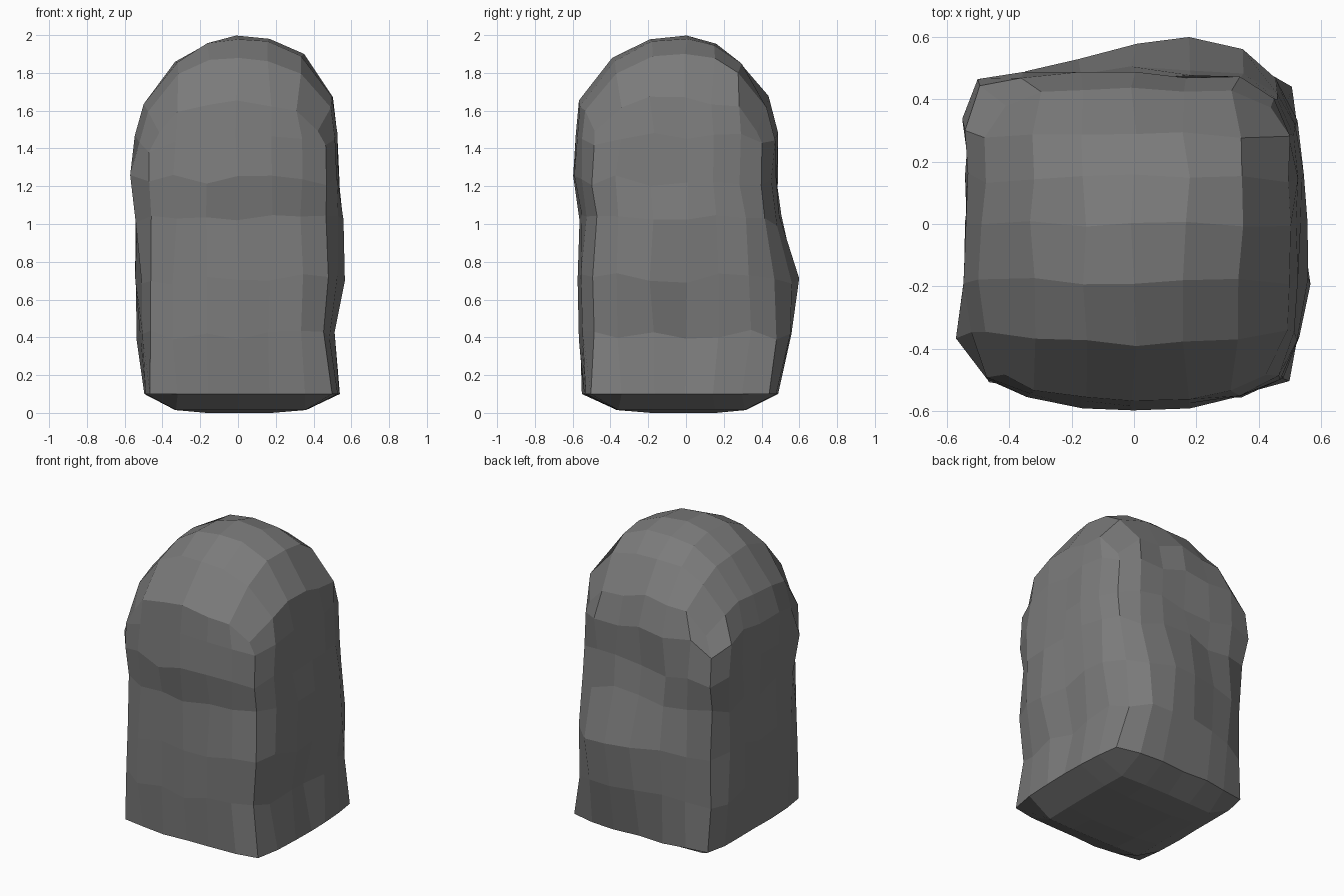
import bpy, bmesh, math, random
from mathutils import Vector

random.seed(4)
cube = bpy.data.objects.get("Cube")
if cube:
    bpy.data.objects.remove(cube, do_unlink=True)

# Stone colour
stone = bpy.data.materials.new("dark grey stone")
stone.use_nodes = True
grey = (0.2, 0.2, 0.2, 1)
stone.diffuse_color = grey
stone.node_tree.nodes["Principled BSDF"].inputs["Base Color"].default_value = grey

# Side courses: height, then reach to right, left, front and back
COURSES = [(0.11, 0.50, 0.54, 0.55, 0.47), (0.42, 0.53, 0.51, 0.57, 0.48),
           (0.72, 0.54, 0.53, 0.57, 0.49), (1.03, 0.53, 0.54, 0.56, 0.48),
           (1.24, 0.53, 0.53, 0.58, 0.47), (1.48, 0.54, 0.52, 0.57, 0.48),
           (1.66, 0.49, 0.51, 0.57, 0.44)]
# Bulges and dents: centre, push and radius
BULGES = [((0.2, 0.49, 0.6), (0, 0.125, 0), 0.34),
          ((0.54, -0.19, 0.8), (0.06, 0, 0), 0.2),
          ((0.51, 0, 0.5), (-0.03, 0, 0), 0.18),
          ((-0.54, -0.34, 1.2), (-0.06, 0, 0), 0.16),
          ((-0.46, 0.41, 1.24), (-0.04, 0.05, 0), 0.2),
          ((0, -0.58, 1.25), (0, -0.02, 0), 0.2),
          ((-0.17, -0.57, 0.6), (0, 0.02, 0), 0.2)]


def arch(t, power):
    """Rounded fall from the crown to the rim."""
    return 1 - abs(t) ** power


def place(u, v, w):
    level = round((w + 1) * 3)
    z, right, left, front, back = COURSES[level]
    inner = max(abs(u), abs(v))
    corner = (u * v) ** 4
    shrink = 1 - corner * (0.05 if level == 0 else 0.13 if level == 6 else 0.1)
    # Walls bow outward and the corners are blunted
    p = Vector((u * (left if u > 0 else right) * shrink * (1 - 0.03 * v * v),
                v * (back if v > 0 else front) * shrink * (1 - 0.045 * u * u), z))
    if level >= 5:
        p.z -= 0.14 * corner * (level - 4) / 2
    if level == 6:                       # domed crown, fuller to the left and front right
        fall = 2.3 if v > 0 else 3.2 if u < -0.1 else 2.6
        p.z += 0.34 * arch(u, 3.2 if u > 0 else 2.4) * arch(v, fall)
    if level == 0 and inner < 0.9:       # shallow underside
        p.z = 0.025 if inner > 0.5 else 0.01
    for centre, push, radius in BULGES:
        p += Vector(push) * math.exp(-((p - Vector(centre)).length / radius) ** 2)
    # Hewn irregularity, kept off the flat base
    if level > 0:
        shift = Vector([random.uniform(-1, 1) for _ in range(3)])
        on_crown = level == 6 and inner < 0.9
        p += Vector((shift.x * 0.013, shift.y * 0.013, shift.z * (0.01 if on_crown else 0.03)))
    elif inner > 0.9:
        p.x += random.uniform(-0.01, 0.01)
        p.y += random.uniform(-0.01, 0.01)
    return p


# Boulder: gridded block pushed into a domed stone
bm = bmesh.new()
bmesh.ops.create_cube(bm, size=2)
bmesh.ops.subdivide_edges(bm, edges=bm.edges[:], cuts=5, use_grid_fill=True)
for vert in bm.verts:
    vert.co = place(*vert.co)
base = min(v.co.z for v in bm.verts)
bmesh.ops.translate(bm, verts=bm.verts[:], vec=(0, 0, -base))
bmesh.ops.recalc_face_normals(bm, faces=bm.faces[:])
mesh = bpy.data.meshes.new("boulder")
bm.to_mesh(mesh)
bm.free()
mesh.materials.append(stone)
boulder = bpy.data.objects.new("boulder", mesh)
bpy.context.collection.objects.link(boulder)
